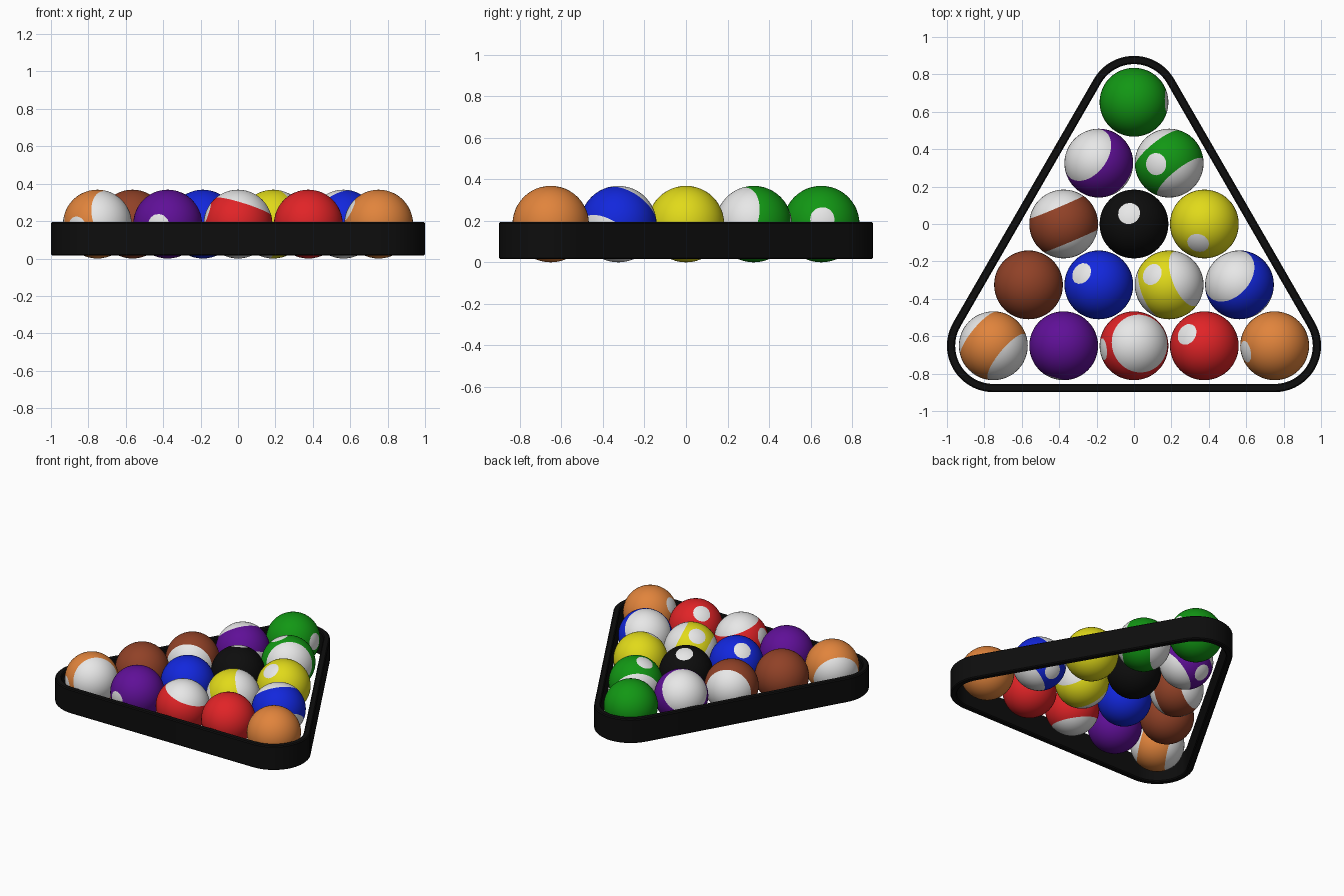
import bpy, bmesh, math
from mathutils import Vector

if "Cube" in bpy.data.objects:
    bpy.data.objects.remove(bpy.data.objects["Cube"])

R = 0.184            # ball radius
DX, DY = 0.376, 0.3255   # rack spacing
CAP, SPOT = 0.53, 0.945  # cut heights (fraction of radius) for stripes and spots


def material(name, rgb):
    m = bpy.data.materials.new(name)
    m.diffuse_color = (*rgb, 1)
    m.use_nodes = True
    m.node_tree.nodes["Principled BSDF"].inputs["Base Color"].default_value = m.diffuse_color
    return m


MATS = {n: material(n, c) for n, c in {
    "white": (0.82, 0.82, 0.82),
    "yellow": (0.75, 0.70, 0.01),
    "blue": (0.006, 0.02, 0.72),
    "red": (0.75, 0.017, 0.02),
    "purple": (0.115, 0.005, 0.31),
    "orange": (0.75, 0.23, 0.045),
    "green": (0.006, 0.31, 0.007),
    "brown": (0.28, 0.053, 0.02),
    "black": (0.004, 0.004, 0.004),
    "rack_black": (0.004, 0.004, 0.004)}.items()}


def finish(bm, name, mats, angle):
    me = bpy.data.meshes.new(name)
    bm.to_mesh(me)
    bm.free()
    ob = bpy.data.objects.new(name, me)
    bpy.context.collection.objects.link(ob)
    for m in mats:
        me.materials.append(MATS[m])
    bpy.ops.object.select_all(action='DESELECT')
    ob.select_set(True)
    bpy.context.view_layer.objects.active = ob
    bpy.ops.object.shade_smooth_by_angle(angle=math.radians(angle))
    return ob


def ball(colour, loc, spot, axis=None):
    """Ball with a white spot; with an axis it also gets white caps."""
    bm = bmesh.new()
    bmesh.ops.create_uvsphere(bm, u_segments=48, v_segments=24, radius=R)
    s = Vector(spot).normalized()
    cuts = [(s, SPOT)]
    if axis:
        a = Vector(axis).normalized()
        cuts += [(a, CAP), (-a, CAP)]
    # cut clean colour borders into the surface
    for n, d in cuts:
        bmesh.ops.bisect_plane(bm, geom=bm.verts[:] + bm.edges[:] + bm.faces[:],
                               dist=1e-5, plane_co=n * d * R, plane_no=n)
    for f in bm.faces:
        c = f.calc_center_median()
        if any(c.dot(n) > d * R for n, d in cuts):
            f.material_index = 1
    kind = "striped" if axis else "solid"
    ob = finish(bm, f"{colour}_{kind}_ball", [colour, "white"], 60)
    ob.location = loc


# rows from the apex to the front: colour, spot direction, stripe axis
ROWS = [
    [("green", (0.98, 0.03, 0.13), None)],
    [("purple", (-0.2, 0.7, -0.68), (-0.6, 0.45, 0.66)),
     ("green", (-0.4, -0.03, 0.91), (0.6, -0.75, 0.26))],
    [("brown", (-0.6, -0.25, -0.76), (-0.39, 0.92, 0.03)),
     ("black", (-0.15, 0.32, 0.93), None),
     ("yellow", (-0.19, -0.58, 0.79), None)],
    [("brown", (-0.5, -0.6, -0.6), None),
     ("blue", (-0.53, 0.35, 0.77), None),
     ("yellow", (-0.52, 0.32, 0.79), (0.845, 0.337, 0.42)),
     ("blue", (-0.03, 0.75, -0.63), (-0.53, 0.48, 0.69))],
    [("orange", (-0.62, -0.78, -0.1), (0.74, -0.61, 0.28)),
     ("purple", (-0.28, -0.96, -0.03), None),
     ("red", (-0.9, -0.1, 0.3), (0.3, 0.12, 0.945)),
     ("red", (-0.53, 0.35, 0.77), None),
     ("orange", (-0.88, -0.18, 0.43), None)],
]
for i, row in enumerate(ROWS):
    for j, (colour, spot, axis) in enumerate(row):
        ball(colour, ((j - i / 2) * DX, (2 - i) * DY, R), spot, axis)

# triangular rack: bevelled section swept around the three corner balls
r0, r1, z0, z1, b = 0.204, 0.248, 0.015, 0.195, 0.007
section = [(r0, z0 + b), (r0 + b, z0), (r1 - b, z0), (r1, z0 + b),
           (r1, z1 - b), (r1 - b, z1), (r0 + b, z1), (r0, z1 - b)]
corners = [(2 * DX, -2 * DY, -90), (0, 2 * DY, 30), (-2 * DX, -2 * DY, 150)]
STEPS = 20
bm = bmesh.new()
rings = []
for cx, cy, start in corners:
    for k in range(STEPS + 1):
        t = math.radians(start + 120 * k / STEPS)
        rings.append([bm.verts.new((cx + r * math.cos(t), cy + r * math.sin(t), z))
                      for r, z in section])
n = len(section)
for i, ring in enumerate(rings):
    nxt = rings[(i + 1) % len(rings)]
    for k in range(n):
        bm.faces.new((ring[k], nxt[k], nxt[(k + 1) % n], ring[(k + 1) % n]))
bmesh.ops.recalc_face_normals(bm, faces=bm.faces[:])
finish(bm, "triangle_rack", ["rack_black"], 30)
